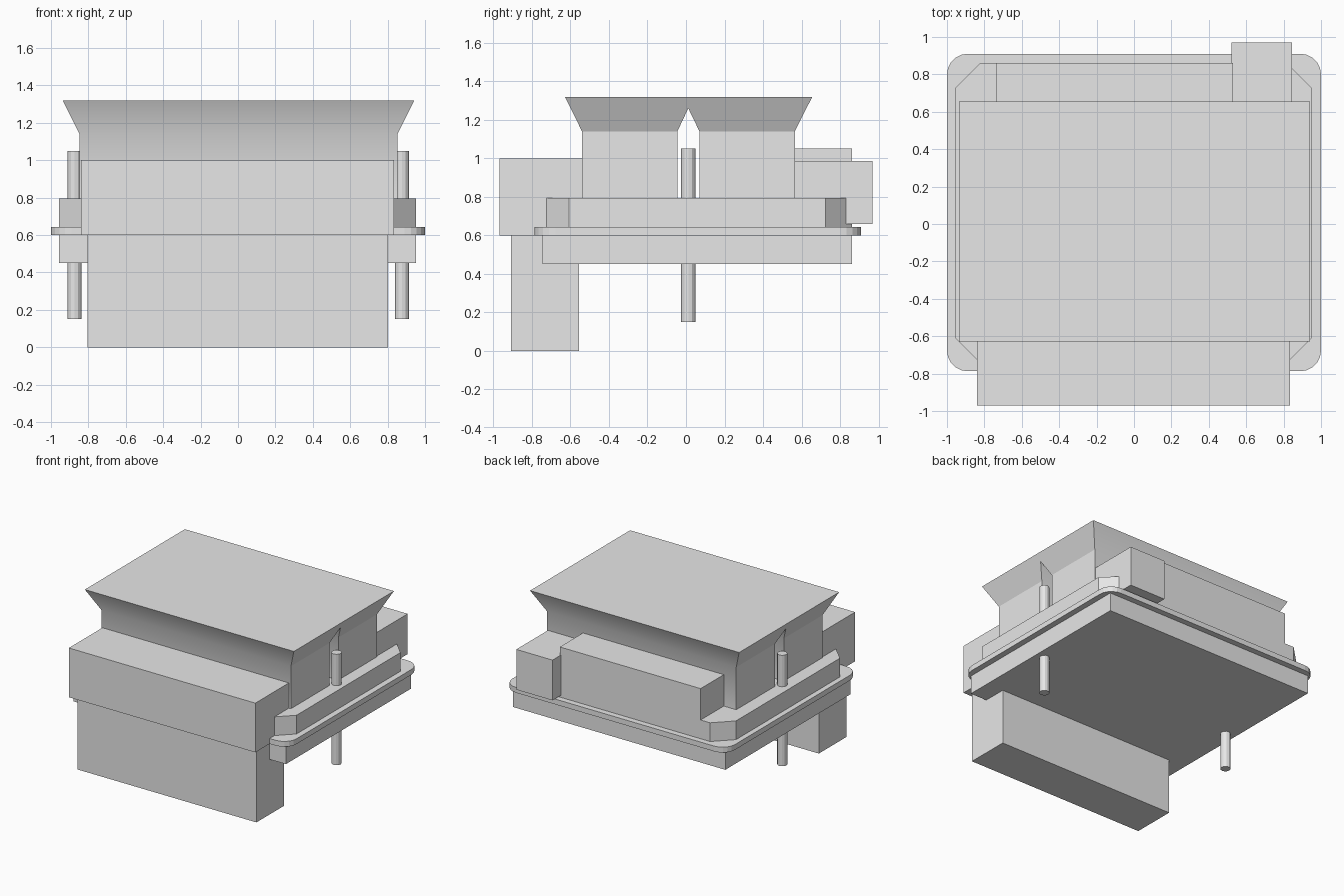
import bpy
import bmesh
from mathutils import Vector

cube = bpy.data.objects.get("Cube")
if cube:
    bpy.data.objects.remove(cube, do_unlink=True)

GREY = (0.8, 0.8, 0.8, 1.0)
grey = bpy.data.materials.new("plain grey")
grey.use_nodes = True
grey.diffuse_color = GREY
grey.node_tree.nodes["Principled BSDF"].inputs["Base Color"].default_value = GREY


def finish(name, bm):
    """Turn a bmesh into a named grey object."""
    bmesh.ops.recalc_face_normals(bm, faces=bm.faces[:])
    mesh = bpy.data.meshes.new(name)
    bm.to_mesh(mesh)
    bm.free()
    mesh.materials.append(grey)
    obj = bpy.data.objects.new(name, mesh)
    bpy.context.collection.objects.link(obj)
    return obj


def box(name, xs, ys, zs, corner=0.0, segments=1):
    """Box from its extents, with optional cut or rounded upright corners."""
    bm = bmesh.new()
    bmesh.ops.create_cube(bm, size=1)
    for v in bm.verts:
        v.co = [lo + (c + 0.5) * (hi - lo) for c, (lo, hi) in zip(v.co, (xs, ys, zs))]
    if corner:
        upright = [e for e in bm.edges
                   if abs(e.verts[0].co.z - e.verts[1].co.z) > 0.01]
        bmesh.ops.bevel(bm, geom=upright, offset=corner, segments=segments,
                        profile=0.5, affect='EDGES')
    return finish(name, bm)


# Base tray, rounded flange and chamfered deck
box("base_block", (-0.957, 0.952), (-0.745, 0.862), (0.45, 0.6))
box("flange", (-1.0, 1.0), (-0.787, 0.91), (0.6, 0.643), corner=0.11, segments=5)
box("deck", (-0.957, 0.952), (-0.745, 0.862), (0.643, 0.795), corner=0.137)

# Front housing with the leg hanging below it
box("front_housing", (-0.84, 0.835), (-0.97, -0.54), (0.6, 1.0))
box("front_leg", (-0.805, 0.803), (-0.91, -0.555), (0.0, 0.6))

# Rear housing and the small box at its left end
box("rear_housing", (-0.735, 0.53), (0.565, 0.862), (0.795, 1.05))
box("rear_side_box", (0.52, 0.845), (0.565, 0.97), (0.66, 0.987))

# Pins through both sides
for side, x in (("left", 0.877), ("right", -0.874)):
    bm = bmesh.new()
    bmesh.ops.create_cone(bm, cap_ends=True, segments=12, radius1=0.038,
                          radius2=0.038, depth=0.9)
    bmesh.ops.translate(bm, verts=bm.verts[:], vec=Vector((x, 0.012, 0.6)))
    finish(side + "_pin", bm)

# Two-legged body flaring into one flat top, with a notch between the legs
NECK, TOP = 1.14, 1.318
profile = [(-0.54, 0.795), (-0.54, NECK), (-0.628, TOP), (0.655, TOP),
           (0.565, NECK), (0.565, 0.795), (0.07, 0.795), (0.07, NECK),
           (0.012, 1.26), (-0.045, NECK), (-0.045, 0.795)]
bm = bmesh.new()
sides = []
for s in (-1, 1):
    verts = [bm.verts.new((s * (0.85 + 0.5 * max(0.0, z - NECK)) + 0.003, y, z))
             for y, z in profile]
    sides.append(verts)
    for loop in ((0, 1, 9, 10), (4, 5, 6, 7), (1, 2, 3, 4, 7, 8, 9)):
        bm.faces.new([verts[i] for i in loop])
a, b = sides
for i in range(len(profile)):
    j = (i + 1) % len(profile)
    if i != 5:  # the gap between the legs stays open
        bm.faces.new((a[i], a[j], b[j], b[i]))
bm.normal_update()
# Front and back walls blend softly into the flare
for f in bm.faces:
    f.smooth = abs(f.normal.y) > 0.7
for e in bm.edges:
    if len(e.link_faces) == 2 and e.calc_face_angle() > 0.6:
        e.smooth = False
finish("flared_body", bm)
